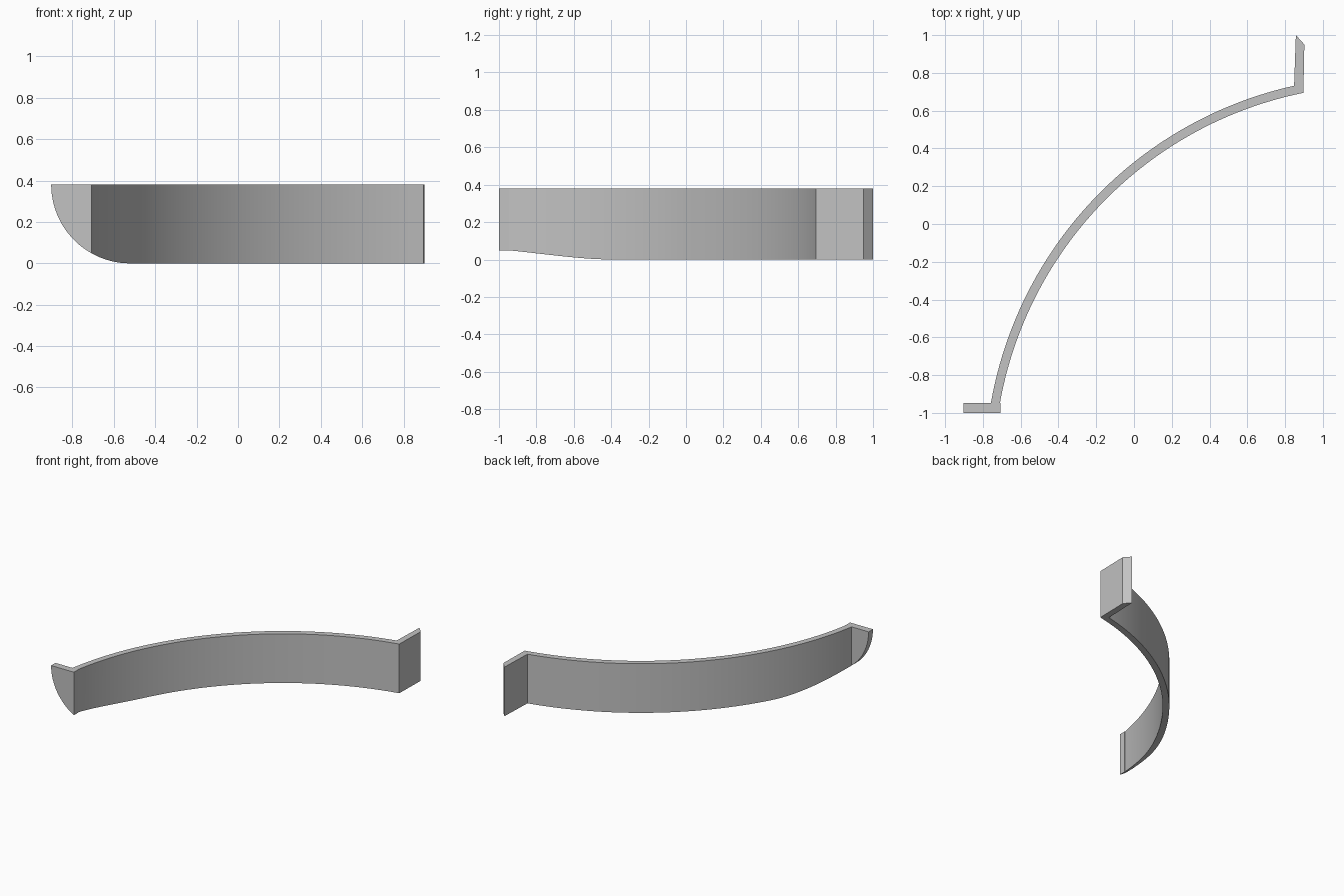
import bpy
import bmesh
from math import sqrt, sin, cos, acos, atan2

cube = bpy.data.objects.get("Cube")
if cube:
    bpy.data.objects.remove(cube, do_unlink=True)

HEIGHT = 0.381
ROUND_X = -0.522             # centre of the rounded lower corner
CX, CY = 1.302, -1.309       # centre of the curved wall
FOOT_LEFT, FOOT_RIGHT = ROUND_X - HEIGHT, -0.707
FOOT_BACK = -0.947

grey = bpy.data.materials.new("plain grey")
grey.use_nodes = True
colour = (0.54, 0.54, 0.54, 1)
grey.diffuse_color = colour
grey.node_tree.nodes["Principled BSDF"].inputs["Base Color"].default_value = colour


def underside(x):
    """Height of the lower edge, rounded up towards the foot."""
    d = min(max(ROUND_X - x, 0), HEIGHT)
    return HEIGHT - sqrt(HEIGHT ** 2 - d ** 2)


def wall(name, sections):
    """Solid wall through pairs of plan points, trimmed by the underside."""
    bm = bmesh.new()
    rings = []
    for (ax, ay), (bx, by) in sections:
        corners = [(ax, ay, underside(ax)), (bx, by, underside(bx)),
                   (bx, by, HEIGHT), (ax, ay, HEIGHT)]
        rings.append([bm.verts.new(c) for c in corners])
    for r, s in zip(rings, rings[1:]):
        for i in range(4):
            j = (i + 1) % 4
            bm.faces.new((r[i], r[j], s[j], s[i]))
    bm.faces.new(rings[0])
    bm.faces.new(rings[-1])
    bmesh.ops.remove_doubles(bm, verts=bm.verts, dist=0.0001)
    bmesh.ops.recalc_face_normals(bm, faces=bm.faces)
    mesh = bpy.data.meshes.new(name)
    bm.to_mesh(mesh)
    bm.free()
    mesh.materials.append(grey)
    obj = bpy.data.objects.new(name, mesh)
    bpy.context.collection.objects.link(obj)
    bpy.ops.object.select_all(action='DESELECT')
    obj.select_set(True)
    bpy.context.view_layer.objects.active = obj
    bpy.ops.object.shade_smooth_by_angle()


def arc(radius, end, steps=48):
    """Plan points from the foot round to the end point."""
    dy = FOOT_BACK - CY
    start = atan2(dy, -sqrt(radius ** 2 - dy ** 2))
    stop = atan2(end[1] - CY, end[0] - CX)
    angles = [start + (stop - start) * i / steps for i in range(steps + 1)]
    return [(CX + radius * cos(a), CY + radius * sin(a)) for a in angles]


# Curved wall with the bent, mitred tab at its far end
outer = arc(2.091, (0.847, 0.735)) + [(0.857, 1.0)]
inner = arc(2.044, (0.897, 0.693)) + [(0.902, 0.95)]
wall("curved_wall_and_tab", list(zip(outer, inner)))

# Flat foot with the rounded lower corner
last = acos((ROUND_X - FOOT_RIGHT) / HEIGHT)
foot_xs = [ROUND_X - HEIGHT * cos(last * i / 16) for i in range(17)]
wall("foot", [((x, -1.0), (x, FOOT_BACK)) for x in foot_xs])
